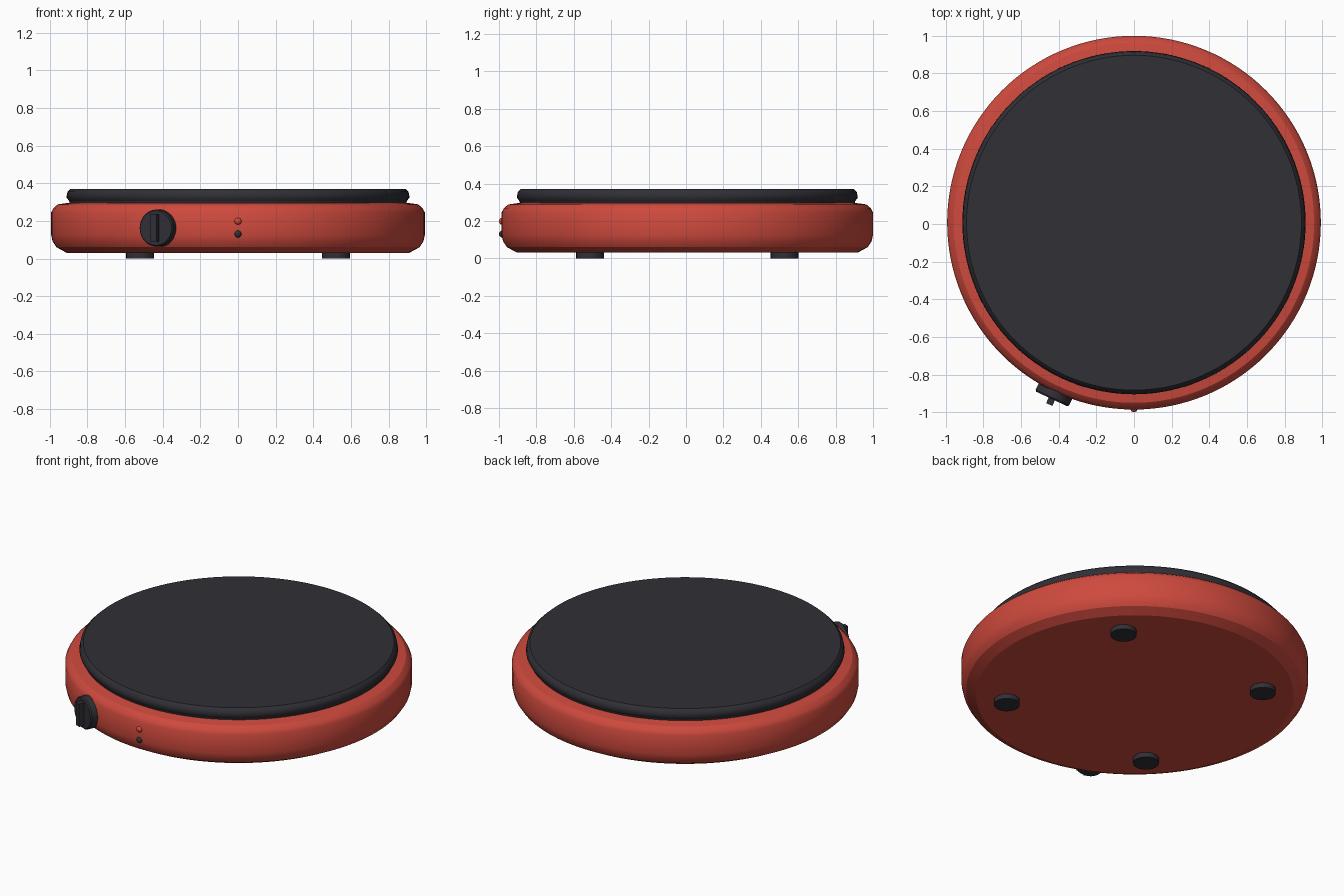
import bpy, bmesh, math
from mathutils import Matrix, Vector

cube = bpy.data.objects.get("Cube")
if cube:
    bpy.data.objects.remove(cube, do_unlink=True)

CENTRE = Matrix.Translation((0, 0.007, 0))


def material(name, rgb):
    mat = bpy.data.materials.new(name)
    mat.use_nodes = True
    mat.diffuse_color = (*rgb, 1)
    mat.node_tree.nodes["Principled BSDF"].inputs["Base Color"].default_value = (*rgb, 1)
    return mat


RED = material("red_enamel", (0.62, 0.068, 0.047))
DARK = material("dark_charcoal", (0.029, 0.029, 0.037))


def finish(bm, name, mat, place):
    bmesh.ops.recalc_face_normals(bm, faces=bm.faces[:])
    mesh = bpy.data.meshes.new(name)
    bm.to_mesh(mesh)
    bm.free()
    mesh.materials.append(mat)
    obj = bpy.data.objects.new(name, mesh)
    obj.matrix_world = CENTRE @ place
    bpy.context.collection.objects.link(obj)
    return obj


def lathe(name, profile, mat, place=Matrix(), steps=128, sharp=()):
    """Turn (radius, height) points around z, capping both ends."""
    bm = bmesh.new()
    rings = []
    for r, z in profile:
        rings.append([bm.verts.new((r * math.cos(a), r * math.sin(a), z))
                      for a in (math.tau * i / steps for i in range(steps))])
    for low, high in zip(rings, rings[1:]):
        for i in range(steps):
            j = (i + 1) % steps
            bm.faces.new((low[i], low[j], high[j], high[i])).smooth = True
    for ring in (rings[0], rings[-1]):
        bm.faces.new(ring)
    for k in {0, len(rings) - 1, *sharp}:
        for i in range(steps):
            bm.edges.get((rings[k][i], rings[k][(i + 1) % steps])).smooth = False
    return finish(bm, name, mat, place)


# Round housing with softened shoulders
lathe("housing", [(0.91, 0.03), (0.965, 0.06), (0.985, 0.09), (0.993, 0.125),
                  (0.993, 0.245), (0.981, 0.268), (0.957, 0.288), (0.90, 0.296)],
      RED, sharp=(1, 6))

# Heating plate on top
lathe("heating_plate", [(0.893, 0.285), (0.897, 0.305), (0.912, 0.325),
                        (0.906, 0.355), (0.89, 0.37)],
      DARK, sharp=(1,))

# Four feet
for side, x in (("right", -0.52), ("left", 0.52)):
    for end, y in (("front", -0.52), ("back", 0.52)):
        lathe(f"{end}_{side}_foot", [(0.074, 0), (0.074, 0.04)], DARK,
              Matrix.Translation((x, y, 0)), steps=32)

# Control knob, facing outwards from the housing
knob_place = (Matrix.Translation((0, 0, 0.162))
              @ Matrix.Rotation(math.radians(-25), 4, "Z")
              @ Matrix.Rotation(math.radians(90), 4, "X"))
lathe("control_knob", [(0.098, 0.95), (0.098, 1.026), (0.092, 1.034)], DARK,
      knob_place, steps=40, sharp=(1,))

# Grip bar across the knob
bm = bmesh.new()
bmesh.ops.create_cube(bm, size=1, matrix=Matrix.Translation((0, 0, 1.043))
                      @ Matrix.Diagonal((0.036, 0.145, 0.046, 1)))
finish(bm, "knob_grip", DARK, knob_place)

# Indicator lights
for name, z, mat in (("upper_light", 0.198, RED), ("lower_light", 0.13, DARK)):
    bm = bmesh.new()
    bmesh.ops.create_uvsphere(bm, u_segments=20, v_segments=12, radius=0.019)
    for face in bm.faces:
        face.smooth = True
    finish(bm, name, mat, Matrix.Translation((0, -0.988, z)))
